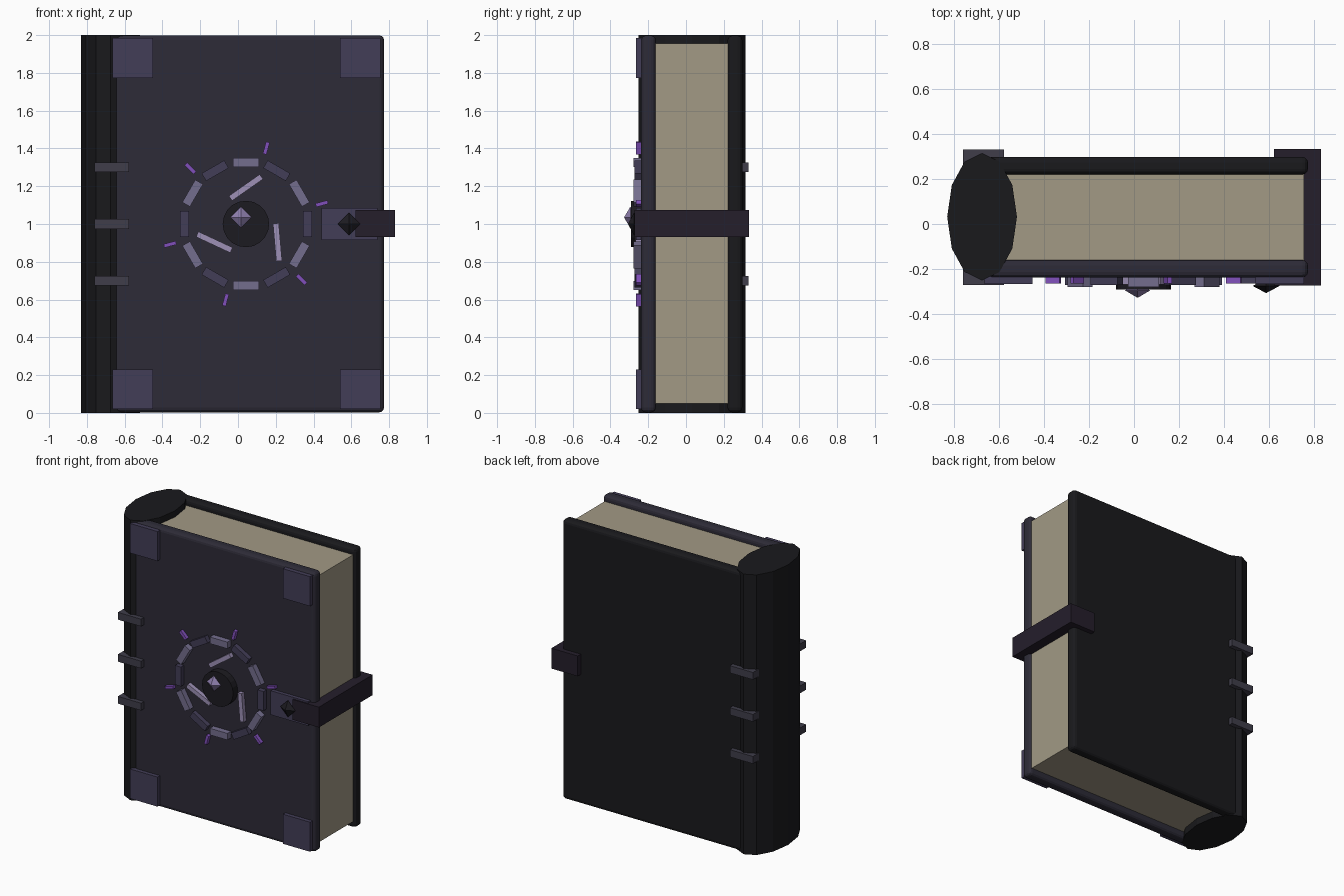
import bpy, math
from mathutils import Matrix, Vector

if "Cube" in bpy.data.objects:
    bpy.data.objects.remove(bpy.data.objects["Cube"])


def material(name, rgb):
    m = bpy.data.materials.new(name)
    m.diffuse_color = (*rgb, 1)
    m.use_nodes = True
    m.node_tree.nodes["Principled BSDF"].inputs["Base Color"].default_value = m.diffuse_color
    return m


COVER = material("cover_leather", (0.026, 0.024, 0.038))
BACK = material("dark_leather", (0.010, 0.010, 0.012))
PAGE = material("paper", (0.36, 0.32, 0.235))
METAL = material("dark_metal", (0.055, 0.047, 0.095))
BAND = material("band_metal", (0.050, 0.047, 0.068))
STRAP = material("strap_leather", (0.018, 0.013, 0.024))
SILVER = material("pale_metal", (0.175, 0.155, 0.27))
LILAC = material("lilac_metal", (0.34, 0.28, 0.47))
PURPLE = material("purple_glow", (0.22, 0.08, 0.50))
GEM = material("pale_gem", (0.27, 0.21, 0.42))
BLACK = material("black_stone", (0.012, 0.011, 0.015))


def finish(ob, name, mat):
    ob.name = name
    ob.data.materials.append(mat)
    return ob


def box(name, mat, x, y, z, bevel=0):
    """Box given by its (min, max) range on each axis."""
    bpy.ops.mesh.primitive_cube_add(size=1)
    ob = finish(bpy.context.object, name, mat)
    mid = Vector([(a + b) / 2 for a, b in (x, y, z)])
    size = [b - a for a, b in (x, y, z)]
    ob.data.transform(Matrix.Translation(mid) @ Matrix.Diagonal((*size, 1)))
    if bevel:
        mod = ob.modifiers.new("rounded_edges", 'BEVEL')
        mod.width, mod.segments = bevel, 3
    return ob


CX, CZ = 0.042, 1.0   # emblem centre on the front cover


def bar(name, mat, radius, angle, turn, length, width, y):
    """Bar on the front cover: polar position about the emblem, turned in the xz plane."""
    ob = box(name, mat, (-length / 2, length / 2), y, (-width / 2, width / 2))
    ob.location = (CX + radius * math.cos(angle), 0, CZ + radius * math.sin(angle))
    ob.rotation_euler.y = -turn


def gem(name, mat, x, y, z, r, depth):
    """Eight-sided stone: two four-sided pyramids base to base."""
    vs = [(r, 0, 0), (0, 0, r), (-r, 0, 0), (0, 0, -r), (0, -depth, 0), (0, depth, 0)]
    fs = [(i, (i + 1) % 4, 4) for i in range(4)] + [((i + 1) % 4, i, 5) for i in range(4)]
    me = bpy.data.meshes.new(name)
    me.from_pydata(vs, [], fs)
    ob = bpy.data.objects.new(name, me)
    bpy.context.collection.objects.link(ob)
    ob.location = (x, y, z)
    finish(ob, name, mat)


# Covers and page block
box("front_cover", COVER, (-0.655, 0.773), (-0.238, -0.16), (0.003, 1.998), 0.025)
box("back_cover", BACK, (-0.655, 0.773), (0.22, 0.298), (0.003, 1.998), 0.025)
box("page_block", PAGE, (-0.62, 0.755), (-0.165, 0.222), (0.05, 1.955))

# Twelve-sided oval spine with raised bands
bpy.ops.mesh.primitive_cylinder_add(vertices=12, radius=1, depth=2)
spine = finish(bpy.context.object, "spine", BACK)
spine.data.transform(Matrix.Translation((-0.675, 0.032, 1)) @ Matrix.Diagonal((0.155, 0.283, 1, 1)))
for z in (0.70, 1.0, 1.30):
    box("spine_band", BAND, (-0.76, -0.577), (-0.27, 0.33), (z - 0.026, z + 0.026))

# Corner plates
for x in (-0.665, 0.54):
    for z in (0.02, 1.773):
        box("corner_plate", METAL, (x, x + 0.215), (-0.266, -0.23), (z, z + 0.211))

# Clasp
box("clasp_plate", METAL, (0.443, 0.738), (-0.264, -0.23), (0.914, 1.086))
box("clasp_strap", STRAP, (0.622, 0.83), (-0.273, 0.333), (0.93, 1.075))
gem("clasp_stone", BLACK, 0.587, -0.275, 1.0, 0.06, 0.032)

# Emblem: ring of alternating blocks, outer spikes, inner bars
for i in range(12):
    a = math.radians(30 * i)
    bar("ring_block", SILVER if i % 2 else METAL, 0.326, a, a + math.pi / 2,
        0.138, 0.047, (-0.279 if i % 2 else -0.272, -0.23))
for i in range(6):
    a = math.radians(15 + 60 * i)
    bar("ring_spike", PURPLE, 0.416, a, a, 0.066, 0.02, (-0.264, -0.235))
for i in range(3):
    a = math.radians(90 + 120 * i)
    bar("inner_bar", LILAC, 0.193, a, a - math.radians(55), 0.2, 0.031, (-0.268, -0.23))

# Emblem eye
bpy.ops.mesh.primitive_cylinder_add(vertices=20, radius=0.123, depth=0.06)
disc = finish(bpy.context.object, "emblem_disc", BLACK)
disc.data.transform(Matrix.Translation((CX, -0.26, CZ)) @ Matrix.Rotation(math.pi / 2, 4, 'X'))
gem("emblem_gem", GEM, 0.016, -0.295, 1.035, 0.056, 0.033)
